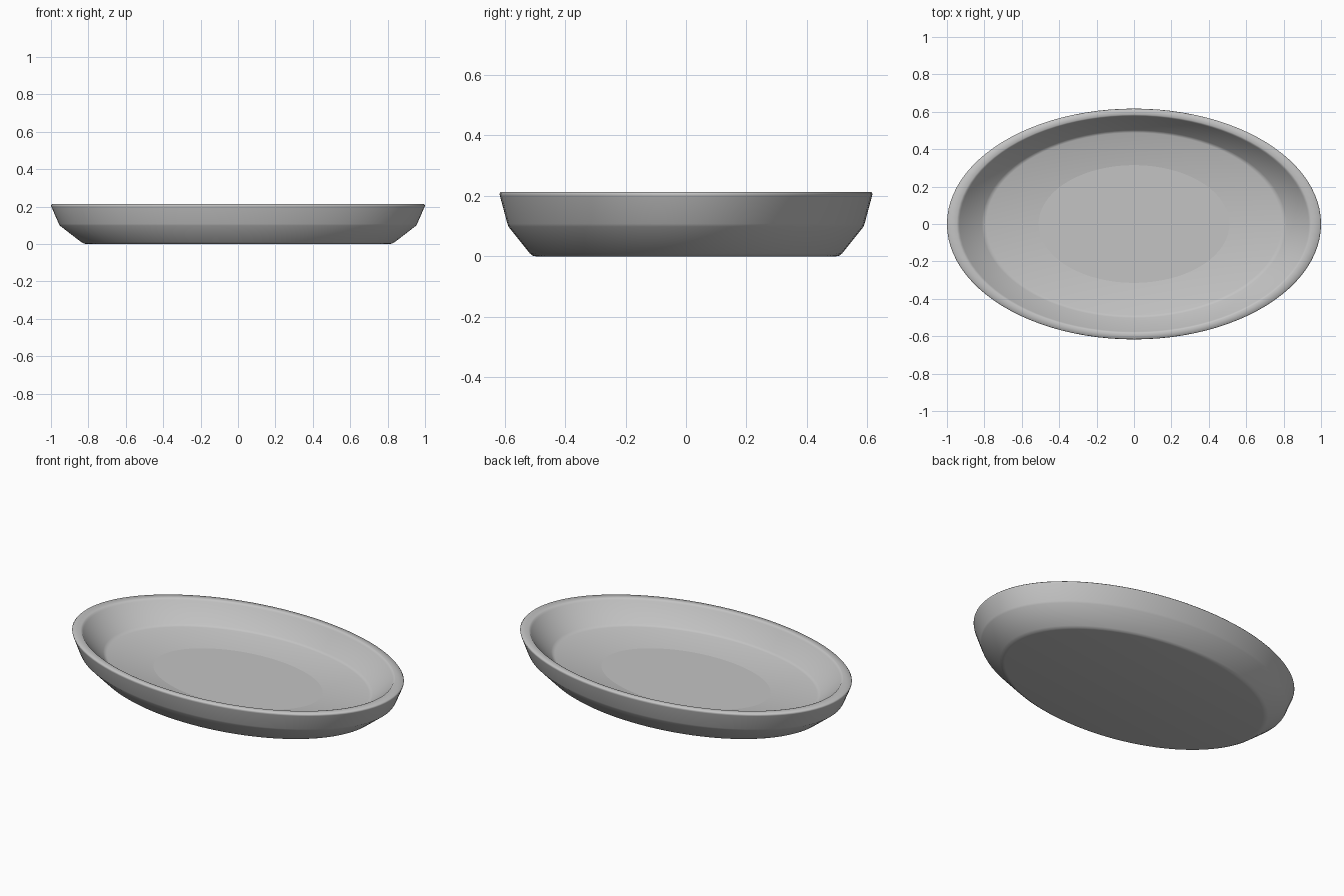
import bpy, bmesh, math

cube = bpy.data.objects.get("Cube")
if cube:
    bpy.data.objects.remove(cube, do_unlink=True)

SEGMENTS = 96
Y_RATIO = 0.617   # oval width / length

grey = bpy.data.materials.new("plain grey")
grey.use_nodes = True
colour = (0.55, 0.55, 0.55, 1)
grey.diffuse_color = colour
grey.node_tree.nodes["Principled BSDF"].inputs["Base Color"].default_value = colour

# Cross-section (radius, height), from the underside out over the rim to the floor
profile = [
    (0.805, 0.0), (0.822, 0.002), (0.838, 0.010),       # rounded foot
    (0.952, 0.098), (0.958, 0.108),                     # shoulder
    (0.998, 0.200), (1.0, 0.207), (0.994, 0.213),       # outer lip
    (0.948, 0.213), (0.939, 0.210), (0.933, 0.202),     # inner lip
    (0.813, 0.104), (0.803, 0.097), (0.790, 0.094),     # floor edge
    (0.510, 0.066),                                     # sunken centre
]

# Sweep the cross-section round the oval and cap both ends
bm = bmesh.new()
rings = []
for r, z in profile:
    rings.append([bm.verts.new((r * math.cos(a), r * Y_RATIO * math.sin(a), z))
                  for a in (2 * math.pi * i / SEGMENTS for i in range(SEGMENTS))])
for lower, upper in zip(rings, rings[1:]):
    for i in range(SEGMENTS):
        j = (i + 1) % SEGMENTS
        bm.faces.new((lower[i], lower[j], upper[j], upper[i]))
bm.faces.new(rings[0][::-1])
centre = bm.faces.new(rings[-1])
for f in bm.faces:
    f.smooth = True

# Crisp border round the flat centre
for e in centre.edges:
    e.smooth = False
bmesh.ops.recalc_face_normals(bm, faces=bm.faces)

mesh = bpy.data.meshes.new("oval_dish")
bm.to_mesh(mesh)
bm.free()
mesh.materials.append(grey)
dish = bpy.data.objects.new("oval_dish", mesh)
bpy.context.collection.objects.link(dish)
